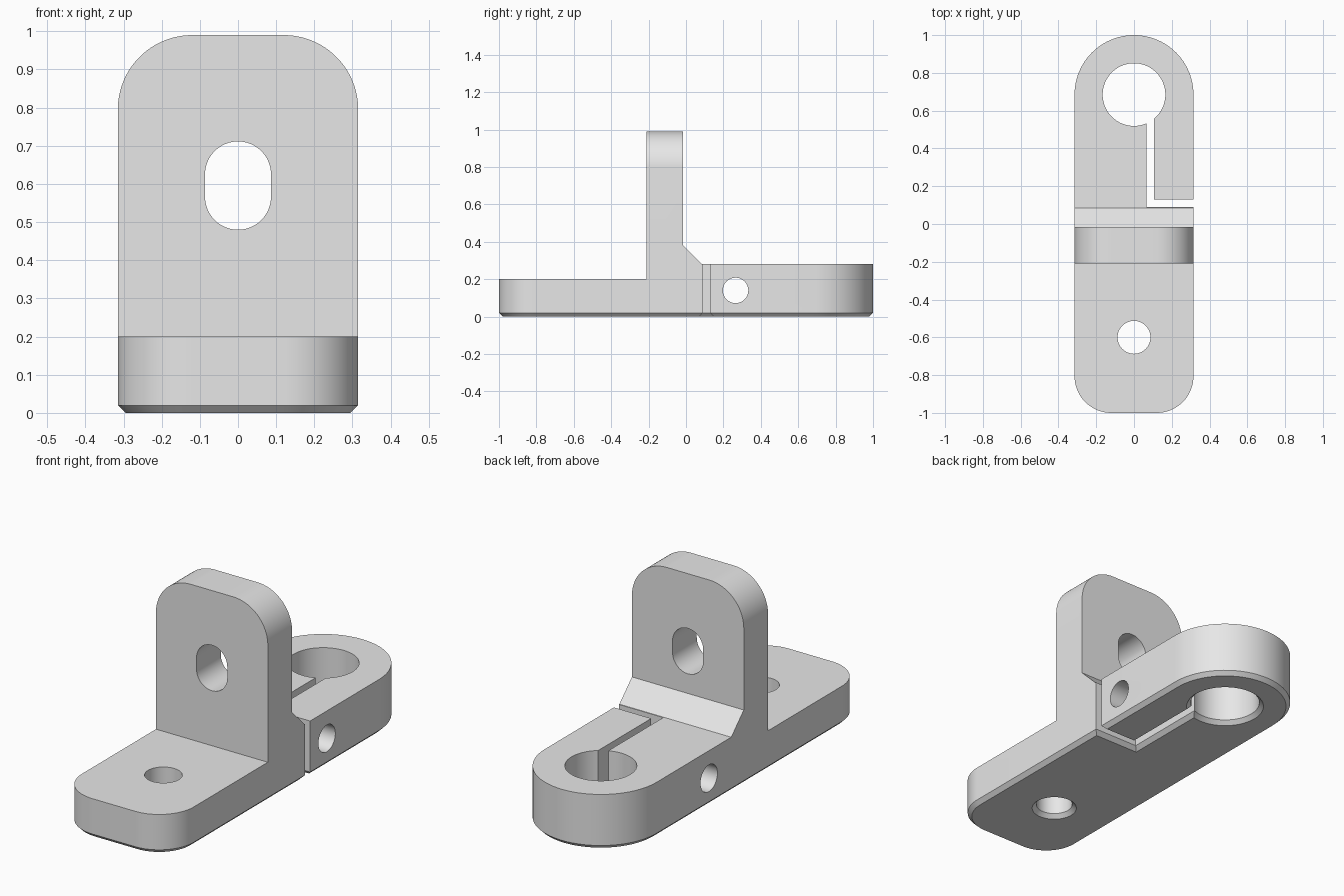
import bpy, bmesh
from math import sin, cos, radians
from mathutils import Vector

cube = bpy.data.objects.get("Cube")
if cube:
    bpy.data.objects.remove(cube, do_unlink=True)

# One grey finish for the whole part
grey = bpy.data.materials.new("light grey")
grey.use_nodes = True
grey.diffuse_color = (0.8, 0.8, 0.8, 1)
grey.node_tree.nodes["Principled BSDF"].inputs["Base Color"].default_value = (0.8, 0.8, 0.8, 1)

HALF_W = 0.315
CORNER = 0.195
CHAMFER = 0.02
AXES = {"x": lambda u, v, h: (h, u, v),
        "y": lambda u, v, h: (u, h, v),
        "z": lambda u, v, h: (u, v, h)}


def arc(cx, cy, r, start, end, n=24):
    angles = [radians(start + (end - start) * i / n) for i in range(n + 1)]
    return [(cx + r * cos(a), cy + r * sin(a)) for a in angles]


def circle(cx, cy, r):
    return arc(cx, cy, r, 0, 360, 64)[:-1]


def offset(outline, d):
    """Move a counter-clockwise outline outward by d with mitred corners."""
    pts = [Vector(p) for p in outline]
    result = []
    for i, p in enumerate(pts):
        a = (p - pts[i - 1]).normalized()
        b = (pts[(i + 1) % len(pts)] - p).normalized()
        na, nb = Vector((a.y, -a.x)), Vector((b.y, -b.x))
        result.append(p + (na + nb) * (d / (1 + na.dot(nb))))
    return result


def solid(name, outline, levels, axis="z"):
    """Loft an outline through (height, offset) levels and cap both ends."""
    bm = bmesh.new()
    rings = [[bm.verts.new(AXES[axis](p[0], p[1], h)) for p in offset(outline, d)]
             for h, d in levels]
    for low, high in zip(rings, rings[1:]):
        for i in range(len(low)):
            bm.faces.new((low[i - 1], low[i], high[i], high[i - 1]))
    bm.faces.new(rings[0])
    bm.faces.new(rings[-1])
    bmesh.ops.recalc_face_normals(bm, faces=bm.faces)
    mesh = bpy.data.meshes.new(name)
    bm.to_mesh(mesh)
    bm.free()
    mesh.materials.append(grey)
    obj = bpy.data.objects.new(name, mesh)
    bpy.context.collection.objects.link(obj)
    return obj


def combine(target, tool, operation):
    mod = target.modifiers.new(operation.lower(), "BOOLEAN")
    mod.operation = operation
    mod.solver = "EXACT"
    mod.object = tool
    bpy.context.view_layer.objects.active = target
    bpy.ops.object.modifier_apply(modifier=mod.name)
    bpy.data.objects.remove(tool, do_unlink=True)


def flared(top):
    """Levels for a vertical cutter that chamfers the underside."""
    return [(-CHAMFER, 2 * CHAMFER), (CHAMFER, 0), (top, 0)]


# Base: rounded front corners, full round rear, chamfered underside
inner = HALF_W - CORNER
base_outline = (arc(-inner, CORNER - 1, CORNER, 180, 270)
                + arc(inner, CORNER - 1, CORNER, 270, 360)
                + arc(0, 1 - HALF_W, HALF_W, 0, 180, 48))
bracket = solid("clamp_bracket", base_outline, [(0, -CHAMFER), (CHAMFER, 0), (0.28, 0)])

# Lower step of the front half
step = [(-0.5, -1.2), (0.5, -1.2), (0.5, -0.12), (-0.5, -0.12)]
combine(bracket, solid("step_cutter", step, [(0.2, 0), (0.5, 0)]), "DIFFERENCE")

# Clamp bore, front bolt hole and L-shaped clamp slit
slit = [(0.065, 0.09), (0.5, 0.09), (0.5, 0.13), (0.105, 0.13), (0.105, 0.6), (0.065, 0.6)]
for name, outline in (("bore_cutter", circle(0, 0.685, 0.166)),
                      ("bolt_cutter", circle(0, -0.6, 0.087)),
                      ("slit_cutter", slit)):
    combine(bracket, solid(name, outline, flared(0.5)), "DIFFERENCE")

# Cross hole for the clamp screw
combine(bracket, solid("screw_cutter", circle(0.265, 0.14, 0.068),
                       [(-0.5, 0), (0.5, 0)], "x"), "DIFFERENCE")

# Upright plate with rounded top corners
plate_outline = ([(-HALF_W, 0.1), (HALF_W, 0.1)]
                 + arc(inner, 0.99 - CORNER, CORNER, 0, 90)
                 + arc(-inner, 0.99 - CORNER, CORNER, 90, 180))
plate = solid("upright_plate", plate_outline, [(-0.21, 0), (-0.015, 0)], "y")
combine(bracket, plate, "UNION")

# Sloped gusset behind the plate
gusset = [(-0.1, 0.15), (0.086, 0.15), (0.086, 0.28), (-0.015, 0.38), (-0.1, 0.38)]
combine(bracket, solid("gusset", gusset, [(-HALF_W, 0), (HALF_W, 0)], "x"), "UNION")

# Oblong hole through the plate
oblong = arc(0, 0.625, 0.0865, 0, 180) + arc(0, 0.5665, 0.0865, 180, 360)
combine(bracket, solid("oblong_cutter", oblong, [(-0.5, 0), (0.3, 0)], "y"), "DIFFERENCE")

# Smooth curved walls, keep corners crisp
bpy.ops.object.select_all(action="DESELECT")
bracket.select_set(True)
bpy.context.view_layer.objects.active = bracket
bpy.ops.object.shade_smooth_by_angle(angle=radians(25))
